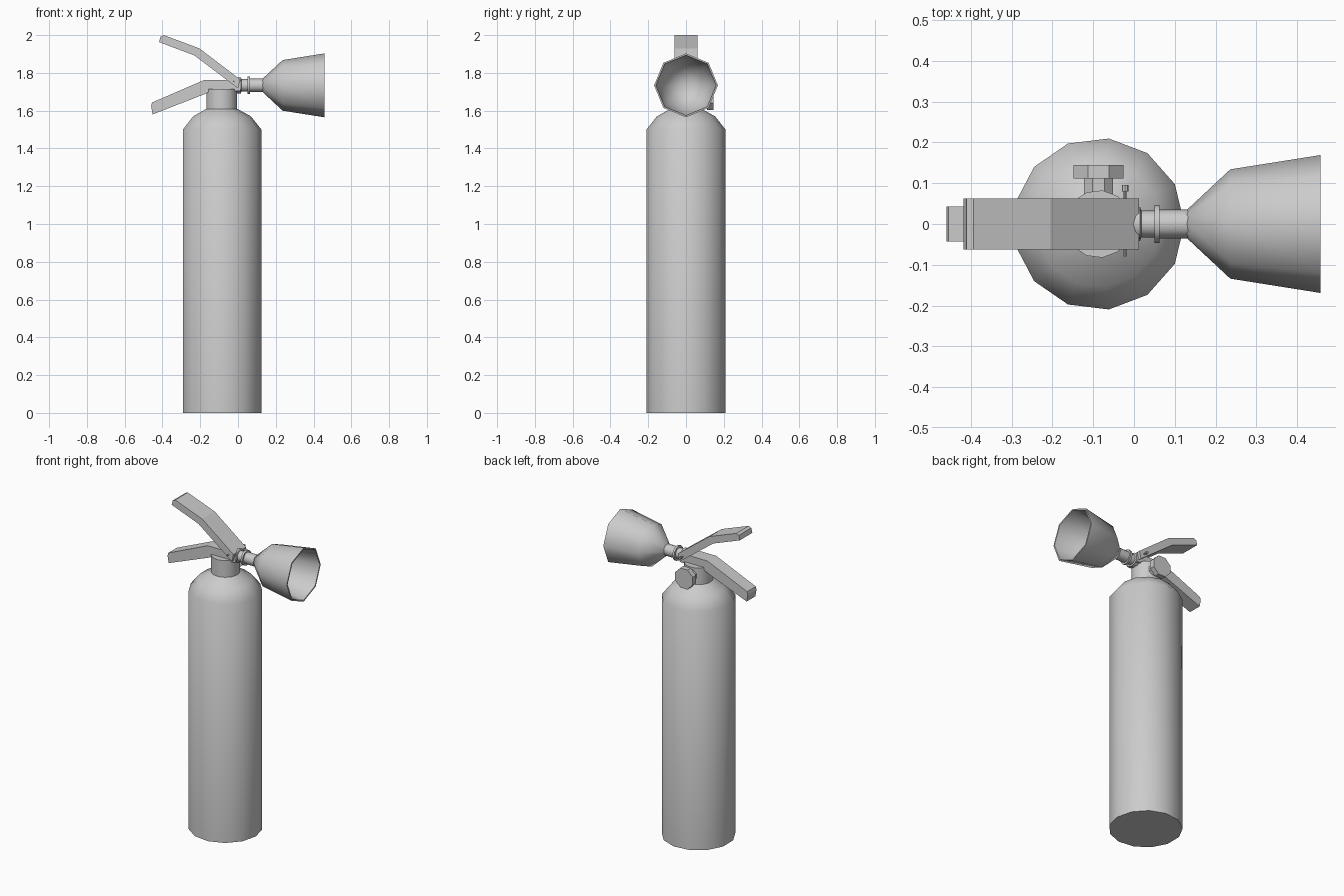
import bpy, bmesh
from math import cos, sin, pi, radians
from mathutils import Vector

if "Cube" in bpy.data.objects:
    bpy.data.objects.remove(bpy.data.objects["Cube"])


def finish(name, bm, smooth=None):
    bmesh.ops.recalc_face_normals(bm, faces=bm.faces[:])
    me = bpy.data.meshes.new(name)
    bm.to_mesh(me)
    bm.free()
    ob = bpy.data.objects.new(name, me)
    bpy.context.collection.objects.link(ob)
    if smooth:
        bpy.ops.object.select_all(action='DESELECT')
        ob.select_set(True)
        bpy.context.view_layer.objects.active = ob
        bpy.ops.object.shade_smooth_by_angle(angle=radians(smooth))
    return ob


def lathe(name, profile, sides, origin, axis, phase=0.0, smooth=None):
    """Closed turned solid; profile is (radius, distance along axis), r = 0 makes an apex."""
    bm = bmesh.new()
    o = Vector(origin)
    d = {'X': Vector((1, 0, 0)), 'Y': Vector((0, 1, 0)), 'Z': Vector((0, 0, 1))}[axis]
    u = {'X': Vector((0, 1, 0)), 'Y': Vector((1, 0, 0)), 'Z': Vector((1, 0, 0))}[axis]
    v = d.cross(u)
    rings = []
    for r, h in profile:
        if r == 0:
            rings.append([bm.verts.new(o + d * h)])
        else:
            angs = [phase + 2 * pi * i / sides for i in range(sides)]
            rings.append([bm.verts.new(o + d * h + (u * cos(a) + v * sin(a)) * r) for a in angs])
    for a, b in zip(rings, rings[1:]):
        for i in range(sides):
            j = (i + 1) % sides
            if len(b) == 1:
                bm.faces.new((a[i], a[j], b[0]))
            elif len(a) == 1:
                bm.faces.new((a[0], b[j], b[i]))
            else:
                bm.faces.new((a[i], a[j], b[j], b[i]))
    for ring in (rings[0], rings[-1]):
        if len(ring) > 1:
            bm.faces.new(ring)
    return finish(name, bm, smooth)


def lever(name, outline, half_width):
    """Side outline in x, z extruded across y."""
    bm = bmesh.new()
    a = [bm.verts.new((x, -half_width, z)) for x, z in outline]
    b = [bm.verts.new((x, half_width, z)) for x, z in outline]
    bm.faces.new(a)
    bm.faces.new(b)
    n = len(a)
    for i in range(n):
        j = (i + 1) % n
        bm.faces.new((a[i], a[j], b[j], b[i]))
    return finish(name, bm)


# Tank with rounded shoulder and neck
CX = -0.087
lathe("tank", [(0.211, 0), (0.211, 1.5), (0.155, 1.57), (0.083, 1.61), (0.083, 1.715)],
      13, (CX, 0, 0), 'Z', smooth=50)

# Squeeze lever and carrying handle
lever("upper_lever", [(0.012, 1.765), (-0.205, 1.93), (-0.393, 2.0), (-0.41, 1.992),
                      (-0.418, 1.963), (-0.232, 1.893), (0.0, 1.718)], 0.062)
lever("lower_handle", [(0.012, 1.762), (-0.18, 1.762), (-0.455, 1.643), (-0.46, 1.625),
                       (-0.452, 1.58), (-0.165, 1.692), (-0.15, 1.705), (0.012, 1.705)], 0.043)

# Nozzle pipe with collar
NZ = 1.734
lathe("nozzle_pipe", [(0.042, -0.01), (0.042, 0.015), (0.033, 0.018), (0.033, 0.05),
                      (0.046, 0.05), (0.046, 0.063), (0.035, 0.063), (0.035, 0.135)],
      12, (0, 0, NZ), 'X', smooth=40)

# Hollow horn with a thin wall
lathe("horn", [(0.035, 0.13), (0.134, 0.236), (0.169, 0.457), (0.160, 0.457),
               (0.127, 0.240), (0, 0.142)], 8, (0, 0, NZ), 'X', smooth=50)

# Pressure gauge on the back of the neck
lathe("gauge_stem", [(0.039, 0.05), (0.039, 0.114)], 8, (CX, 0, 1.665), 'Y', pi / 8)
lathe("gauge_dial", [(0.066, 0.112), (0.066, 0.145)], 8, (CX, 0, 1.665), 'Y', pi / 8)

# Hinge pin through the levers
lathe("hinge_pin", [(0.004, -0.08), (0.004, 0.08), (0.008, 0.08), (0.008, 0.095)],
      8, (-0.022, 0, 1.755), 'Y')
